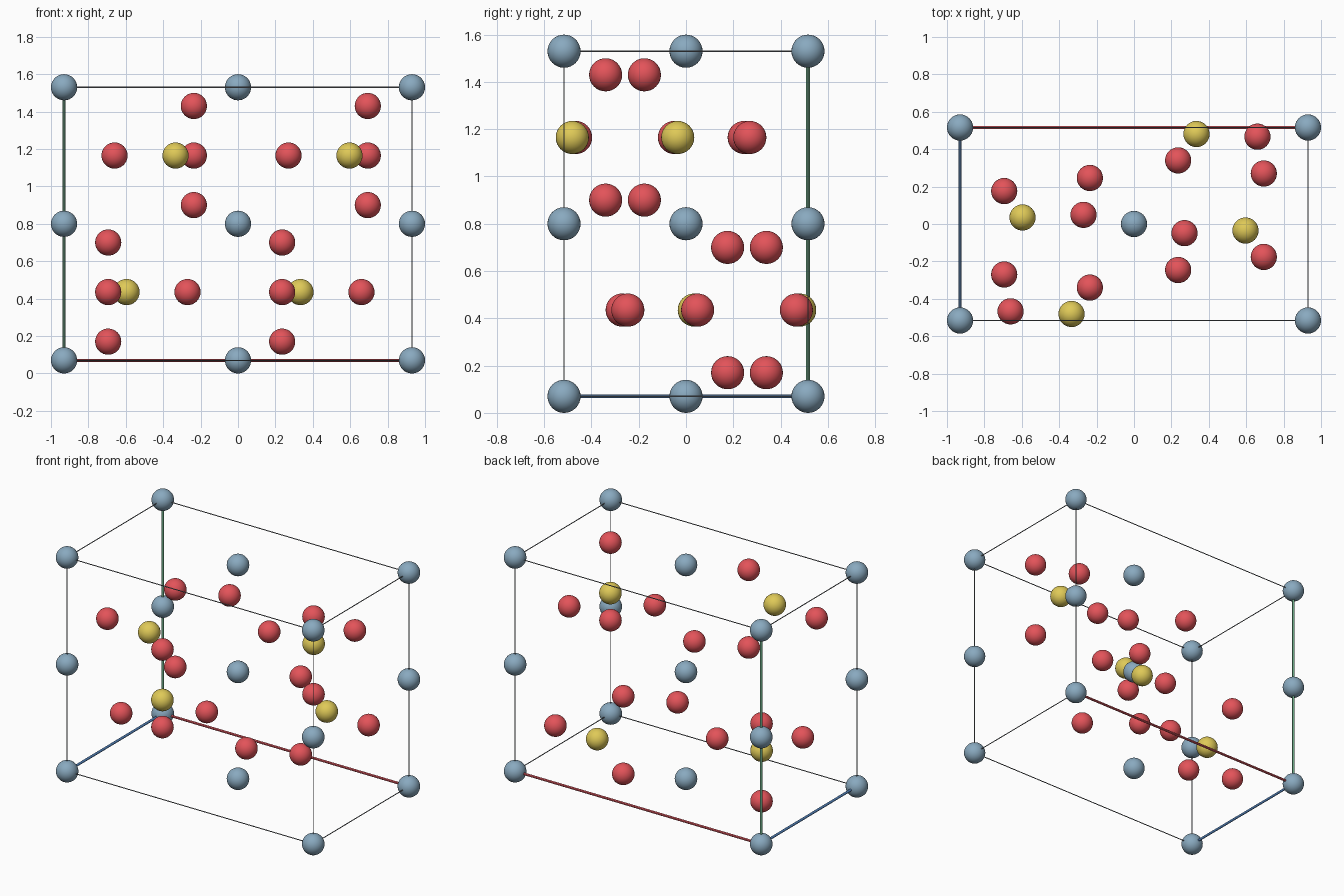
import bpy
from mathutils import Vector

if "Cube" in bpy.data.objects:
    bpy.data.objects.remove(bpy.data.objects["Cube"])

R = 0.07                       # atom radius
HX, HY = 0.93, 0.516           # half cell width and depth
Z0, Z1 = 0.07, 1.53            # cell bottom and top
ZM = (Z0 + Z1) / 2
ZQ = (Z0 + ZM) / 2             # lower atom layer


def material(name, srgb):
    m = bpy.data.materials.new(name)
    m.diffuse_color = [(c / 255) ** 2.2 for c in srgb] + [1]
    m.use_nodes = True
    m.node_tree.nodes["Principled BSDF"].inputs["Base Color"].default_value = m.diffuse_color
    return m


BLUE = material("steel blue", (136, 168, 190))
RED = material("coral red", (226, 84, 90))
YELLOW = material("mustard yellow", (222, 200, 88))
GREY = material("mid grey", (125, 130, 135))
AXIS_RED = material("axis red", (222, 90, 98))
AXIS_GREEN = material("axis green", (105, 165, 130))
AXIS_BLUE = material("axis blue", (85, 130, 185))


def atom(name, pos, mat):
    bpy.ops.mesh.primitive_uv_sphere_add(segments=32, ring_count=16, radius=R, location=pos)
    ob = bpy.context.object
    ob.name = name
    ob.data.materials.append(mat)
    bpy.ops.object.shade_smooth()


def rod(name, a, b, radius, mat):
    a, b = Vector(a), Vector(b)
    d = b - a
    bpy.ops.mesh.primitive_cylinder_add(vertices=12, radius=radius, depth=d.length, location=(a + b) / 2)
    ob = bpy.context.object
    ob.name = name
    ob.rotation_mode = 'QUATERNION'
    ob.rotation_quaternion = d.to_track_quat('Z', 'Y')
    ob.data.materials.append(mat)
    bpy.ops.object.shade_smooth_by_angle()


# Blue atoms on the cell corners, upright edges and central column
for z in (Z0, ZM, Z1):
    atom("centre_atom", (0, 0, z), BLUE)
    for x in (-HX, HX):
        for y in (-HY, HY):
            atom("corner_atom", (x, y, z), BLUE)


# Repeat an atom by the glide, then by inversion through the cell centre
def symmetric_atoms(name, x, y, z, mat):
    gy = HY - y
    if gy > HY:
        gy -= 2 * HY
    for px, py in ((x, y), (x + HX, gy)):
        atom(name, (px, py, z), mat)
        atom(name, (-px, -py, 2 * ZM - z), mat)


symmetric_atoms("yellow_atom", -0.596, 0.035, ZQ, YELLOW)
symmetric_atoms("red_atom", -0.27, 0.049, ZQ, RED)
symmetric_atoms("red_atom", -0.694, -0.270, ZQ, RED)
for dz in (-0.265, 0.265):
    symmetric_atoms("red_atom", -0.694, 0.176, ZQ + dz, RED)

# Cell frame: three thick coloured axes from the back left bottom corner, thin edges elsewhere
THICK, THIN = 0.008, 0.003
for y in (-HY, HY):
    for z in (Z0, Z1):
        axis = y > 0 and z == Z0
        rod("x_axis" if axis else "cell_edge", (-HX, y, z), (HX, y, z),
            THICK if axis else THIN, AXIS_RED if axis else GREY)
for x in (-HX, HX):
    for z in (Z0, Z1):
        axis = x < 0 and z == Z0
        rod("depth_axis" if axis else "cell_edge", (x, -HY, z), (x, HY, z),
            THICK if axis else THIN, AXIS_BLUE if axis else GREY)
    for y in (-HY, HY):
        axis = x < 0 and y > 0
        rod("upright_axis" if axis else "cell_edge", (x, y, Z0), (x, y, Z1),
            THICK if axis else THIN, AXIS_GREEN if axis else GREY)
